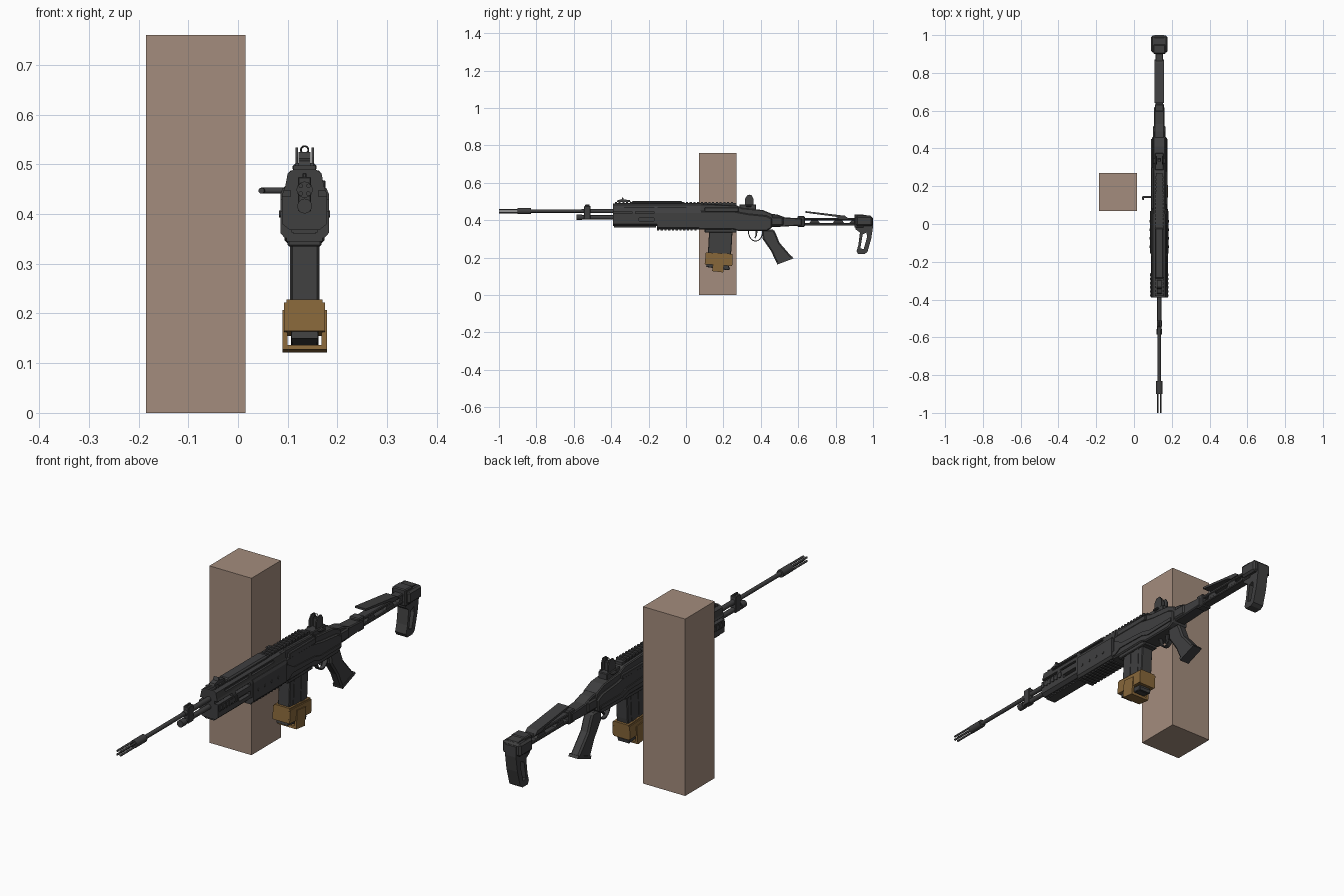
import bpy, bmesh, math
from mathutils import Vector, Matrix

CX = 0.134  # centre line of the rifle


def material(name, rgb):
    m = bpy.data.materials.new(name)
    m.diffuse_color = (*rgb, 1)
    return m


GREY = material("gunmetal grey", (0.05, 0.05, 0.051))
TAN = material("webbing brown", (0.245, 0.135, 0.042))
CARD = material("block beige", (0.37, 0.265, 0.205))


def finish(name, bm, mat, bevel=0):
    bmesh.ops.recalc_face_normals(bm, faces=bm.faces)
    me = bpy.data.meshes.new(name)
    bm.to_mesh(me)
    bm.free()
    me.materials.append(mat)
    ob = bpy.data.objects.new(name, me)
    bpy.context.collection.objects.link(ob)
    if bevel:
        mod = ob.modifiers.new("bevel", 'BEVEL')
        mod.width, mod.segments = bevel, 1
    return ob


def prism(name, ring, along, mat=GREY, bevel=0):
    """Extrude a closed ring of 3D points along a vector."""
    bm = bmesh.new()
    f = bm.faces.new([bm.verts.new(p) for p in ring])
    r = bmesh.ops.extrude_face_region(bm, geom=[f])
    bmesh.ops.translate(bm, vec=along, verts=[v for v in r["geom"] if isinstance(v, bmesh.types.BMVert)])
    return finish(name, bm, mat, bevel)


def side(name, pts, hw, mat=GREY, bevel=0, dx=0):
    """Side profile (y, z) with half width hw."""
    return prism(name, [(CX + dx - hw, y, z) for y, z in pts], (2 * hw, 0, 0), mat, bevel)


def section(name, half, y0, y1, mat=GREY, bevel=0):
    """Mirrored cross-section (dx, z), extruded from y0 to y1."""
    ring = [(CX + x, y0, z) for x, z in half] + [(CX - x, y0, z) for x, z in reversed(half)]
    return prism(name, ring, (0, y1 - y0, 0), mat, bevel)


def boxes(name, items, mat=GREY, bevel=0):
    """Boxes given as (dx0, dx1, y0, y1, z0, z1)."""
    bm = bmesh.new()
    for x0, x1, y0, y1, z0, z1 in items:
        mid = Vector((CX + (x0 + x1) / 2, (y0 + y1) / 2, (z0 + z1) / 2))
        size = Matrix.Diagonal((x1 - x0, y1 - y0, z1 - z0, 1))
        bmesh.ops.create_cube(bm, size=1, matrix=Matrix.Translation(mid) @ size)
    return finish(name, bm, mat, bevel)


def tube(name, a, b, r, sides=12):
    a, b = Vector(a), Vector(b)
    bm = bmesh.new()
    rot = (b - a).to_track_quat('Z', 'Y').to_matrix().to_4x4()
    bmesh.ops.create_cone(bm, cap_ends=True, segments=sides, radius1=r, radius2=r,
                          depth=(b - a).length, matrix=Matrix.Translation((a + b) / 2) @ rot)
    ob = finish(name, bm, GREY)
    for p in ob.data.polygons:
        p.use_smooth = len(p.vertices) == 4
    for e in ob.data.edges:
        e.use_edge_sharp = abs((ob.data.vertices[e.vertices[0]].co - ob.data.vertices[e.vertices[1]].co).dot(b - a)) < 1e-7
    return ob


def along(name, y0, y1, z, r, dx=0):
    return tube(name, (CX + dx, y0, z), (CX + dx, y1, z), r)


def cut(ob, cutter):
    cutter.hide_render = True
    cutter.hide_viewport = True
    mod = ob.modifiers.new("cut", 'BOOLEAN')
    mod.operation, mod.solver, mod.object = 'DIFFERENCE', 'EXACT', cutter


def teeth(y0, y1, hw, z0, z1):
    n = int((y1 - y0) / 0.02)
    return [(-hw, hw, y0 + i * 0.02, y0 + i * 0.02 + 0.011, z0, z1) for i in range(n)]


# Tall block beside the rifle
boxes("tall_block", [(-0.185 - CX, 0.015 - CX, 0.07, 0.27, 0, 0.76)], CARD)

# Barrel, muzzle prongs and gas system
along("barrel", -0.84, -0.36, 0.449, 0.009)
along("muzzle_collar", -0.9, -0.83, 0.449, 0.0165)
for i in range(4):
    t = math.pi / 4 + i * math.pi / 2
    along("muzzle_prong", -1.0, -0.88, 0.449 + 0.011 * math.sin(t), 0.0045, 0.011 * math.cos(t))
along("barrel_step", -0.56, -0.36, 0.449, 0.011)
along("gas_cylinder", -0.57, -0.36, 0.416, 0.011)
along("gas_plug", -0.585, -0.555, 0.416, 0.015)
boxes("gas_block", [(-0.013, 0.013, -0.545, -0.51, 0.405, 0.475),
                    (-0.004, 0.004, -0.54, -0.515, 0.47, 0.483)], GREY, 0.002)

# Handguard with side vents
guard = section("handguard", [(0.03, 0.368), (0.045, 0.38), (0.045, 0.44), (0.039, 0.456),
                              (0.034, 0.482), (0.022, 0.49)], -0.39, 0.08)
vents = []
for s in (-1, 1):
    for y0, y1, z0, z1 in ((-0.4, -0.29, 0.435, 0.447), (-0.33, -0.17, 0.467, 0.477),
                           (-0.27, -0.17, 0.435, 0.447), (-0.25, -0.17, 0.396, 0.412),
                           (-0.15, 0.0, 0.467, 0.477)):
        vents.append((*sorted((s * 0.028, s * 0.06)), y0, y1, z0, z1))
cut(guard, boxes("vent_cutter", vents))
section("lower_shell", [(0.04, 0.352), (0.049, 0.362), (0.049, 0.44), (0.044, 0.452)], -0.155, 0.07)
boxes("side_rail", [(s * 0.047 - 0.002, s * 0.047 + 0.002, -0.385 + i * 0.022, -0.373 + i * 0.022, 0.405, 0.43)
                    for s in (-1, 1) for i in range(6)])
boxes("side_rail_base", [(-0.047, 0.047, -0.385, -0.26, 0.41, 0.425)])
boxes("front_lower_rail", [(-0.022, 0.022, -0.385, -0.16, 0.36, 0.375)] + teeth(-0.385, -0.16, 0.026, 0.363, 0.37))
boxes("lower_rail", [(-0.03, 0.03, -0.155, 0.065, 0.35, 0.36)] + teeth(-0.155, 0.07, 0.036, 0.345, 0.354))
for s in (-1, 1):
    for i in range(4):
        y = -0.12 + i * 0.045
        tube("guard_bolt", (CX + s * 0.045, y, 0.4), (CX + s * 0.0515, y, 0.4), 0.007, 8)

# Top rail and folded front sight
boxes("top_rail", [(-0.018, 0.018, -0.38, 0.27, 0.475, 0.492)] + teeth(-0.38, 0.27, 0.022, 0.487, 0.498))
boxes("top_cover", [(-0.024, 0.024, -0.29, -0.02, 0.485, 0.503)], GREY, 0.006)
side("front_sight", [(-0.37, 0.497), (-0.365, 0.507), (-0.345, 0.512), (-0.338, 0.525),
                     (-0.333, 0.512), (-0.3, 0.507), (-0.295, 0.497)], 0.012)

# Receiver
side("receiver_upper", [(0.05, 0.425), (0.05, 0.488), (0.27, 0.48), (0.3, 0.465), (0.41, 0.455),
                        (0.46, 0.434), (0.47, 0.4), (0.3, 0.4)], 0.032, GREY, 0.004)
side("receiver_body", [(0.06, 0.35), (0.06, 0.45), (0.25, 0.45), (0.33, 0.435), (0.43, 0.425),
                       (0.46, 0.41), (0.46, 0.36), (0.43, 0.342), (0.28, 0.342), (0.25, 0.352)], 0.04, GREY, 0.005)
side("side_ridge", [(0.06, 0.36), (0.06, 0.42), (0.09, 0.425), (0.13, 0.4), (0.27, 0.392), (0.31, 0.38),
                    (0.45, 0.38), (0.45, 0.365), (0.3, 0.362), (0.26, 0.375), (0.12, 0.378), (0.09, 0.36)], 0.044)
side("magazine_well", [(0.1, 0.335), (0.1, 0.37), (0.27, 0.37), (0.27, 0.335)], 0.034, GREY, 0.003)
side("receiver_tail", [(0.44, 0.365), (0.44, 0.437), (0.49, 0.43), (0.53, 0.415), (0.62, 0.41),
                       (0.62, 0.372), (0.5, 0.365)], 0.027, GREY, 0.004)
boxes("tail_collar", [(-0.033, 0.033, 0.45, 0.52, 0.372, 0.418)], GREY, 0.006)
boxes("bolt_carrier", [(0.03, 0.042, 0.1, 0.28, 0.445, 0.468), (-0.042, -0.03, 0.08, 0.3, 0.438, 0.455)], GREY, 0.002)
tube("bolt_handle", (CX - 0.088, 0.143, 0.447), (CX - 0.035, 0.143, 0.447), 0.006, 10)
tube("bolt_handle_tip", (CX - 0.085, 0.143, 0.447), (CX - 0.087, 0.128, 0.447), 0.006, 10)

# Rear sight
boxes("rear_sight_base", [(-0.022, 0.022, 0.285, 0.375, 0.455, 0.484),
                          (-0.034, 0.034, 0.32, 0.35, 0.472, 0.48)], GREY, 0.003)
for s in (-1, 1):
    side("rear_sight_wing", [(0.315, 0.48), (0.315, 0.515), (0.328, 0.534), (0.35, 0.534), (0.36, 0.515),
                             (0.36, 0.48)], 0.0025, dx=s * 0.016)
boxes("rear_sight_post", [(-0.009, 0.009, 0.33, 0.35, 0.48, 0.522)], GREY, 0.002)
bpy.ops.mesh.primitive_torus_add(major_radius=0.0075, minor_radius=0.0018, major_segments=16, minor_segments=6,
                                 location=(CX, 0.34, 0.529), rotation=(math.pi / 2, 0, 0))
ring = bpy.context.object
ring.name = "rear_sight_ring"
ring.data.materials.append(GREY)

# Trigger guard, trigger and grip
arc = [(math.pi * (1 + i / 10)) for i in range(11)]
side("trigger_guard", [(0.372 + 0.041 * math.cos(t), 0.342 + 0.056 * math.sin(t)) for t in arc] +
     [(0.372 + 0.036 * math.cos(t), 0.342 + 0.051 * math.sin(t)) for t in reversed(arc)], 0.009)
side("trigger", [(0.37, 0.345), (0.382, 0.345), (0.38, 0.32), (0.37, 0.303), (0.366, 0.305), (0.372, 0.322)], 0.005)
side("pistol_grip", [(0.405, 0.35), (0.47, 0.35), (0.482, 0.325), (0.5, 0.28), (0.572, 0.197), (0.488, 0.165),
                     (0.478, 0.185), (0.455, 0.235), (0.41, 0.3)], 0.021, GREY, 0.007)
side("grip_cap", [(0.487, 0.163), (0.484, 0.176), (0.568, 0.206), (0.575, 0.196)], 0.023)

# Magazine
side("magazine", [(0.125, 0.37), (0.25, 0.37), (0.243, 0.24), (0.228, 0.132), (0.112, 0.15), (0.118, 0.24)],
     0.0275, GREY, 0.003)
side("magazine_rib", [(0.15, 0.36), (0.175, 0.36), (0.168, 0.22), (0.143, 0.22)], 0.0295)
side("magazine_rib", [(0.2, 0.36), (0.225, 0.36), (0.218, 0.22), (0.193, 0.22)], 0.0295)
side("magazine_floor", [(0.108, 0.15), (0.11, 0.163), (0.235, 0.147), (0.233, 0.133)], 0.0265)

# Webbing pull: band around the magazine and a strap looping under it
side("webbing_band", [(0.1, 0.165), (0.106, 0.228), (0.25, 0.22), (0.247, 0.155)], 0.036, TAN)
for s in (-1, 1):
    side("webbing_strap_side", [(0.14, 0.13), (0.148, 0.207), (0.207, 0.2), (0.199, 0.122)], 0.0052, TAN, dx=s * 0.0395)
    side("webbing_band_side", [(0.1, 0.165), (0.106, 0.222), (0.25, 0.215), (0.247, 0.158)], 0.003, TAN, dx=s * 0.038)
side("webbing_strap_base", [(0.14, 0.128), (0.142, 0.137), (0.2, 0.132), (0.198, 0.121)], 0.0447, TAN)

# Skeleton stock
boxes("stock_rails", [(-0.02, 0.02, 0.6, 0.93, 0.372, 0.385), (-0.02, 0.02, 0.6, 0.93, 0.4, 0.413)], GREY, 0.003)
for y0, w in ((0.655, 0.045), (0.78, 0.05), (0.87, 0.05)):
    side("stock_strut", [(y0, 0.38), (y0 + 0.02, 0.405), (y0 + w, 0.405), (y0 + w + 0.02, 0.38)], 0.017)
boxes("stock_hinge", [(-0.024, 0.024, 0.595, 0.635, 0.365, 0.422)], GREY, 0.004)
side("cheek_rest", [(0.64, 0.44), (0.64, 0.449), (0.85, 0.424), (0.87, 0.408), (0.82, 0.408), (0.8, 0.419)], 0.025)

# Butt plate with a slot
butt = side("butt_plate", [(0.905, 0.352), (0.905, 0.42), (0.93, 0.43), (0.985, 0.425), (1.0, 0.41), (1.0, 0.365),
                           (0.99, 0.3), (0.97, 0.23), (0.955, 0.22), (0.92, 0.22), (0.912, 0.235), (0.922, 0.27),
                           (0.93, 0.335)], 0.026)
cut(butt, side("slot_cutter", [(0.932, 0.25), (0.945, 0.325), (0.965, 0.335), (0.968, 0.31), (0.95, 0.245)], 0.1))
boxes("butt_head", [(-0.044, 0.044, 0.908, 0.997, 0.368, 0.422)], GREY, 0.008)
boxes("butt_latch", [(-0.032, 0.032, 0.9, 0.95, 0.36, 0.432)], GREY, 0.004)
